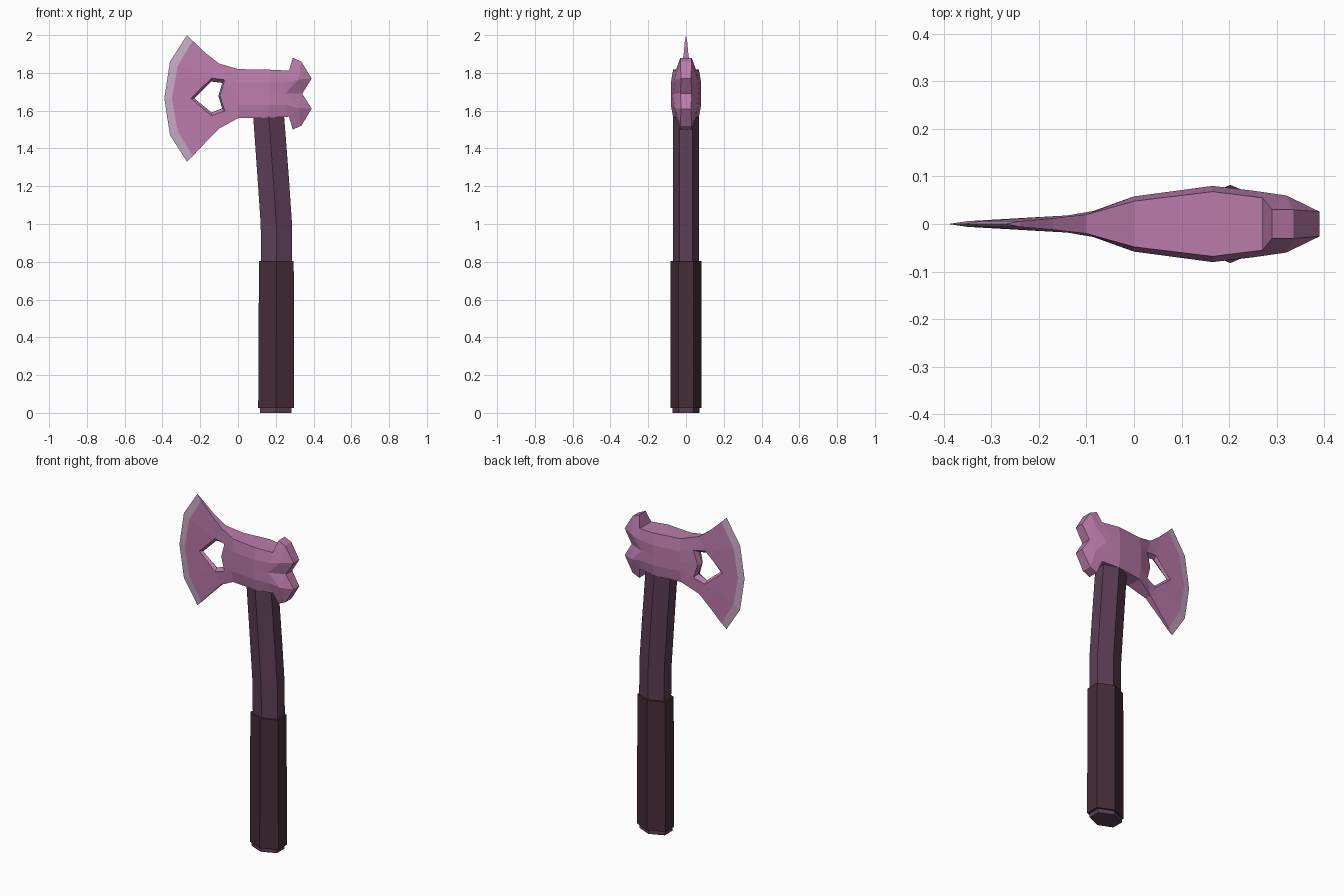
import bpy, bmesh, math

cube = bpy.data.objects.get("Cube")
if cube:
    bpy.data.objects.remove(cube)


def material(name, rgb):
    m = bpy.data.materials.new(name)
    m.use_nodes = True
    m.diffuse_color = (*rgb, 1)
    m.node_tree.nodes["Principled BSDF"].inputs["Base Color"].default_value = (*rgb, 1)
    return m


PINK = material("pink metal", (0.50, 0.20, 0.41))
EDGE = material("pale edge", (0.57, 0.40, 0.55))
WOOD = material("plum wood", (0.11, 0.047, 0.093))
WRAP = material("dark grip", (0.062, 0.026, 0.04))


def finish(bm, name, mats):
    bmesh.ops.remove_doubles(bm, verts=bm.verts, dist=0.0005)
    bmesh.ops.recalc_face_normals(bm, faces=bm.faces)
    mesh = bpy.data.meshes.new(name)
    bm.to_mesh(mesh)
    bm.free()
    for m in mats:
        mesh.materials.append(m)
    obj = bpy.data.objects.new(name, mesh)
    bpy.context.collection.objects.link(obj)
    return obj


def hex_rod(name, rings, mat):
    """Six-sided rod through (centre x, z, half width x, half depth y) rings."""
    bm = bmesh.new()
    loops = []
    for cx, z, rx, ry in rings:
        angles = [math.radians(90 + 60 * i) for i in range(6)]
        loops.append([bm.verts.new((cx + rx * math.cos(a) / math.cos(math.pi / 6),
                                    ry * math.sin(a), z)) for a in angles])
    for low, high in zip(loops, loops[1:]):
        for i in range(6):
            j = (i + 1) % 6
            bm.faces.new((low[i], low[j], high[j], high[i]))
    bm.faces.new(loops[0])
    bm.faces.new(loops[-1])
    return finish(bm, name, [mat])


# Bent shaft and straight grip
hex_rod("shaft", [(0.2, 0, 0.084, 0.072), (0.205, 0.8, 0.082, 0.07),
                  (0.203, 1.0, 0.083, 0.07), (0.186, 1.25, 0.083, 0.07),
                  (0.163, 1.56, 0.082, 0.07), (0.16, 1.7, 0.07, 0.06)], WOOD)
hex_rod("grip", [(0.202, 0.025, 0.095, 0.082), (0.203, 0.805, 0.092, 0.082)], WRAP)

# Axe head: one quadrant as (x, height from the centre line, half thickness)
P = {
    "E0": (-0.39, 0, 0), "E1": (-0.36, 0.195, 0), "E2": (-0.27, 0.335, 0),
    "I0": (-0.35, 0, 0.006), "I1": (-0.32, 0.17, 0.006), "I2": (-0.24, 0.305, 0.006),
    "T1": (-0.17, 0.235, 0.012), "T2": (-0.10, 0.172, 0.02), "T3": (0, 0.13, 0.048),
    "T4": (0.165, 0.127, 0.068), "T5": (0.27, 0.122, 0.055),
    "M3": (0, 0.06, 0.058), "M4": (0.165, 0.06, 0.08), "M5": (0.25, 0.06, 0.07),
    "C3": (0, 0, 0.058), "C4": (0.165, 0, 0.08), "C5": (0.25, 0, 0.068),
    "H0": (-0.25, 0, 0.01), "H1": (-0.14, 0.1, 0.018),
    "H2": (-0.07, 0.082, 0.03), "H3": (-0.095, 0, 0.024),
    "P0": (0.29, 0.19, 0.03), "P1": (0.335, 0.17, 0.03), "P2": (0.39, 0.08, 0.026),
    "N": (0.34, 0, 0.03), "R": (0.32, 0.075, 0.06),
}
EDGE_FACES = ["E0 E1 I1 I0", "E1 E2 I2 I1"]
SIDE_FACES = ["I0 I1 H1 H0", "I1 I2 T1 H1", "T1 T2 H1", "T2 H2 H1", "T2 T3 M3 H2",
              "H2 M3 C3 H3", "T3 T4 M4 M3", "M3 M4 C4 C3", "T4 T5 M5 M4",
              "M4 M5 C5 C4", "T5 P0 R M5", "P0 P1 R", "P1 P2 R", "P2 N R",
              "N C5 R", "M5 R C5"]
RIM = "I2 T1 T2 T3 T4 T5 P0 P1 P2 N".split()
HOLE = "H0 H1 H2 H3".split()


def place(p, side, up):
    x, h, y = p
    centre = 1.69 - 0.025 * min(1, max(0, -x / 0.2))
    return (x, side * y, centre + up * h)


def middle(key):
    """Point on the centre plane; the hole narrows there."""
    x, h, _ = P[key]
    if key in HOLE:
        return (-0.145 + (x + 0.145) * 0.82, h * 0.82, 0)
    return (x, h, 0)


bm = bmesh.new()
for side in (1, -1):
    for up in (1, -1):
        def add(points, index=0):
            f = bm.faces.new([bm.verts.new(place(p, side, up)) for p in points])
            f.material_index = index

        for face in EDGE_FACES:
            add([P[k] for k in face.split()], 1)
        for face in SIDE_FACES:
            add([P[k] for k in face.split()])
        # Outer rim and hole wall, from the side to the centre plane
        for chain in (RIM, HOLE):
            for a, b in zip(chain, chain[1:]):
                add([P[a], P[b], middle(b), middle(a)])
        # Blade tip
        add([P["E2"], P["I2"], middle("I2")], 1)
finish(bm, "axe_head", [PINK, EDGE])
